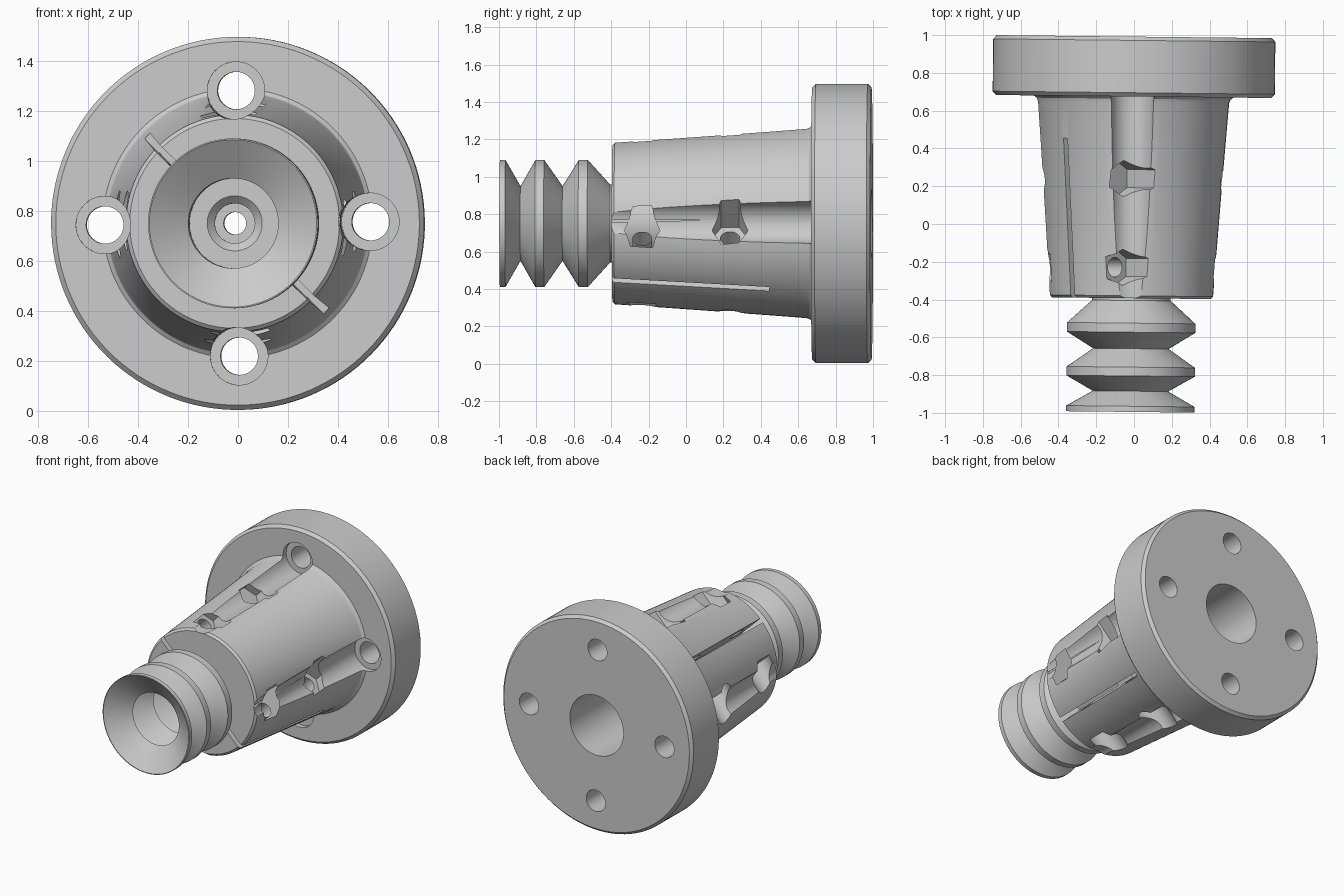
import bpy, bmesh
from math import cos, sin, pi, sqrt
from mathutils import Vector, Matrix

if "Cube" in bpy.data.objects:
    bpy.data.objects.remove(bpy.data.objects["Cube"])

AXIS_Z = 0.75
PIVOT = Vector((0, 0.83, 0))
S = sqrt(0.5)
Y = Vector((0, 1, 0))


def finish(bm, name):
    bmesh.ops.recalc_face_normals(bm, faces=bm.faces)
    me = bpy.data.meshes.new(name)
    bm.to_mesh(me)
    bm.free()
    ob = bpy.data.objects.new(name, me)
    bpy.context.collection.objects.link(ob)
    return ob


def lathe(name, profile, n=96):
    """Closed (radius, y) profile turned around the y axis."""
    bm = bmesh.new()
    rings = [[bm.verts.new((r * cos(2 * pi * i / n), y, r * sin(2 * pi * i / n)))
              for i in range(n)] for r, y in profile]
    for k, a in enumerate(rings):
        b = rings[(k + 1) % len(rings)]
        for i in range(n):
            j = (i + 1) % n
            bm.faces.new((a[i], a[j], b[j], b[i]))
    return finish(bm, name)


def prism(a, b, r, n, side):
    """Straight n-sided bar from a to b, with a corner towards side."""
    a, b = Vector(a), Vector(b)
    u = side
    v = (b - a).normalized().cross(u)
    bm = bmesh.new()
    ends = [[bm.verts.new(p + r * (cos(2 * pi * i / n) * u + sin(2 * pi * i / n) * v))
             for i in range(n)] for p in (a, b)]
    for e in ends:
        bm.faces.new(e)
    for i in range(n):
        j = (i + 1) % n
        bm.faces.new((ends[0][i], ends[0][j], ends[1][j], ends[1][i]))
    return finish(bm, "cutter")


def cut(target, cutter):
    cutter.hide_render = True
    mod = target.modifiers.new("cut", 'BOOLEAN')
    mod.operation = 'DIFFERENCE'
    mod.solver = 'EXACT'
    mod.object = cutter
    bpy.context.view_layer.objects.active = target
    bpy.ops.object.modifier_apply(modifier=mod.name)
    bpy.data.objects.remove(cutter, do_unlink=True)


# Flanged, tapered clamp body with a straight bore
body = lathe("flanged_clamp_body", [
    (0.21, -0.393), (0.42, -0.393), (0.435, -0.38), (0.517, 0.645),
    (0.524, 0.663), (0.54, 0.675), (0.728, 0.675), (0.747, 0.695),
    (0.747, 0.972), (0.728, 0.992), (0.21, 0.992)], 128)

# Four bolt holes, with access grooves running along the taper
for k in range(4):
    x, z = 0.532 * cos(k * pi / 2), 0.532 * sin(k * pi / 2)
    side = Vector((1, 0, 0))
    cut(body, prism((x, -0.5, z), (x, 0.71, z), 0.115, 48, side))
    cut(body, prism((x, 0.6, z), (x, 1.1, z), 0.075, 32, side))

# Diagonal clamping slit
bm = bmesh.new()
bmesh.ops.create_cube(bm, size=1, matrix=Matrix.Translation((0, 0.0, 0))
                      @ Matrix.Rotation(pi / 4, 4, 'Y')
                      @ Matrix.Diagonal((1.4, 0.9, 0.03, 1)))
cut(body, finish(bm, "slit_cutter"))

# Clamp screws across the slit: hex nut pocket one side, round head pocket other
for c in (0.33, -0.33):
    for y in (0.24, -0.23):
        def at(t):
            return Vector(((c + t) * S, y, (t - c) * S))
        cut(body, prism(at(-0.4), at(0.4), 0.052, 32, Y))
        cut(body, prism(at(0.21), at(0.7), 0.096, 6, Y))
        cut(body, prism(at(-0.21), at(-0.7), 0.096, 32, Y))

# Hollow bellows suction cup with its neck in the bore
cup = lathe("bellows_suction_cup", [
    (0.34, -0.995), (0.34, -0.965), (0.20, -0.885), (0.34, -0.805),
    (0.34, -0.758), (0.20, -0.66), (0.34, -0.573), (0.34, -0.525),
    (0.208, -0.405), (0.208, 0.0), (0.045, 0.0), (0.045, -0.28),
    (0.08, -0.28), (0.08, -0.33), (0.11, -0.36), (0.18, -0.36),
    (0.18, -0.44), (0.31, -0.53), (0.31, -0.57), (0.18, -0.66),
    (0.31, -0.765), (0.31, -0.80), (0.18, -0.885), (0.335, -0.995)])

# Place with the slight yaw and roll of the model, then shade
place = (Matrix.Translation(PIVOT + Vector((0, 0, AXIS_Z)))
         @ Matrix.Rotation(-0.011, 4, 'Z') @ Matrix.Rotation(-0.012, 4, 'Y')
         @ Matrix.Translation(-PIVOT))
for ob in (body, cup):
    ob.data.transform(place)
    bpy.ops.object.select_all(action='DESELECT')
    ob.select_set(True)
    bpy.context.view_layer.objects.active = ob
    bpy.ops.object.shade_smooth_by_angle(angle=0.4)
